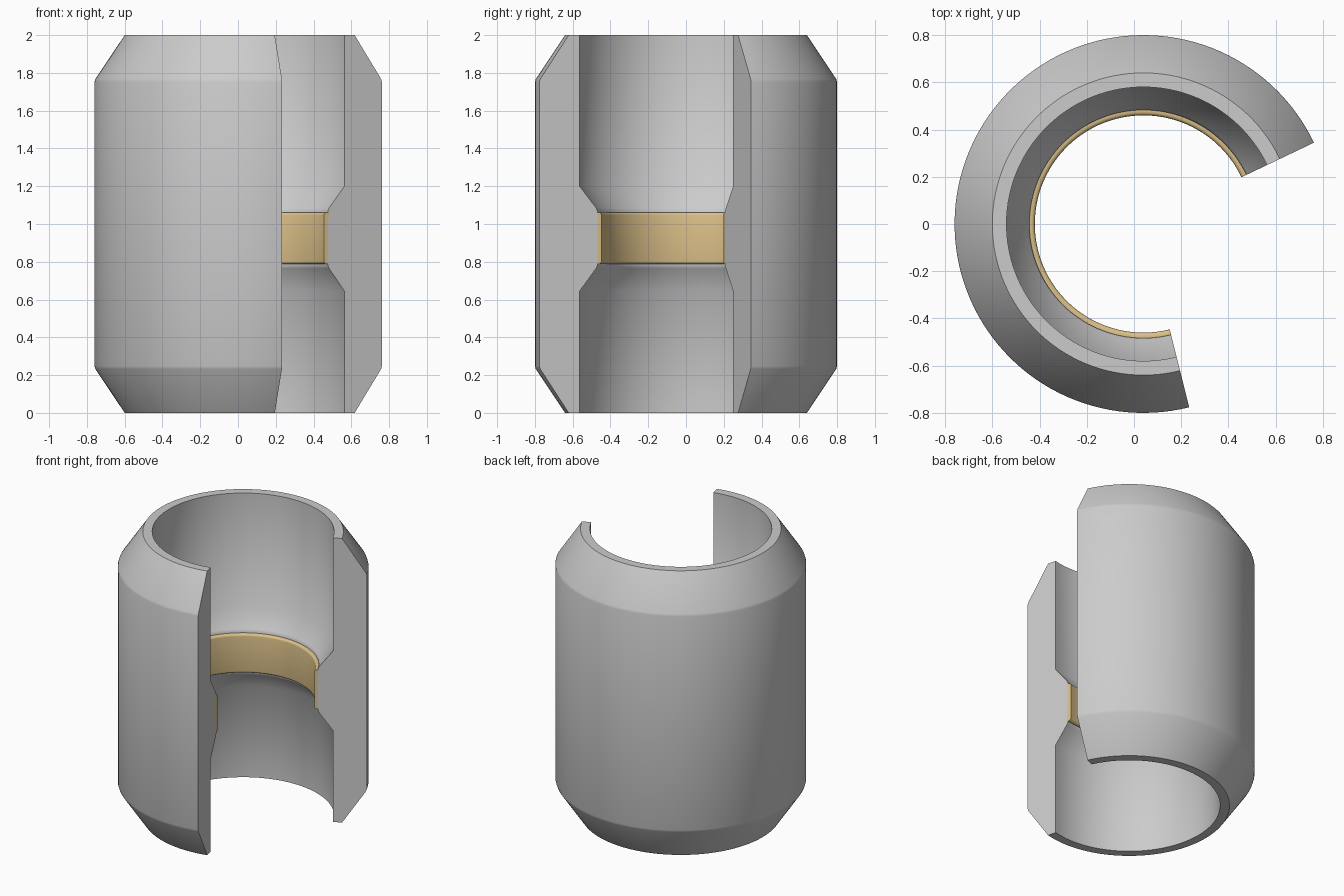
import bpy, bmesh
from math import radians, cos, sin

if "Cube" in bpy.data.objects:
    bpy.data.objects.remove(bpy.data.objects["Cube"])

CENTER_X = 0.04
START, END, STEPS = radians(25.5), radians(284), 96


def swept_ring(name, profile, smooth_angle):
    """Sweep a closed (radius, z) profile around a partial circle and cap both ends."""
    bm = bmesh.new()
    rings = []
    for i in range(STEPS + 1):
        a = START + (END - START) * i / STEPS
        rings.append([bm.verts.new((CENTER_X + r * cos(a), r * sin(a), z)) for r, z in profile])
    n = len(profile)
    for r0, r1 in zip(rings, rings[1:]):
        for j in range(n):
            k = (j + 1) % n
            bm.faces.new((r0[j], r1[j], r1[k], r0[k]))
    bm.faces.new(rings[0])
    bm.faces.new(rings[-1][::-1])
    bmesh.ops.recalc_face_normals(bm, faces=bm.faces[:])
    mesh = bpy.data.meshes.new(name)
    bm.to_mesh(mesh)
    bm.free()
    obj = bpy.data.objects.new(name, mesh)
    bpy.context.collection.objects.link(obj)
    bpy.ops.object.select_all(action='DESELECT')
    obj.select_set(True)
    bpy.context.view_layer.objects.active = obj
    bpy.ops.object.shade_smooth_by_angle(angle=radians(smooth_angle))
    return obj


# Open sleeve: chamfered outside, raised ridge on the inside
swept_ring("open_sleeve", [
    (0.58, 0.0), (0.64, 0.0), (0.795, 0.232), (0.8, 0.248),
    (0.8, 1.752), (0.795, 1.768), (0.64, 2.0), (0.58, 2.0),
    (0.58, 1.2), (0.49, 1.085), (0.483, 1.07),
    (0.483, 0.78), (0.49, 0.765), (0.58, 0.645)], 45)

# Inlaid band with rounded inner edges
R_IN, R_OUT, Z0, Z1, B = 0.46, 0.49, 0.787, 1.062, 0.016
arc = [radians(90 * i / 4) for i in range(5)]
lower = [(R_IN + B - B * sin(a), Z0 + B - B * cos(a)) for a in arc]
upper = [(r, Z0 + Z1 - z) for r, z in reversed(lower)]
band = swept_ring("inlaid_band", [(R_OUT, Z0)] + lower + upper + [(R_OUT, Z1)], 40)
gold = bpy.data.materials.new("gold")
gold.diffuse_color = (0.71, 0.53, 0.25, 1.0)
gold.use_nodes = True
gold.node_tree.nodes["Principled BSDF"].inputs["Base Color"].default_value = gold.diffuse_color
band.data.materials.append(gold)
